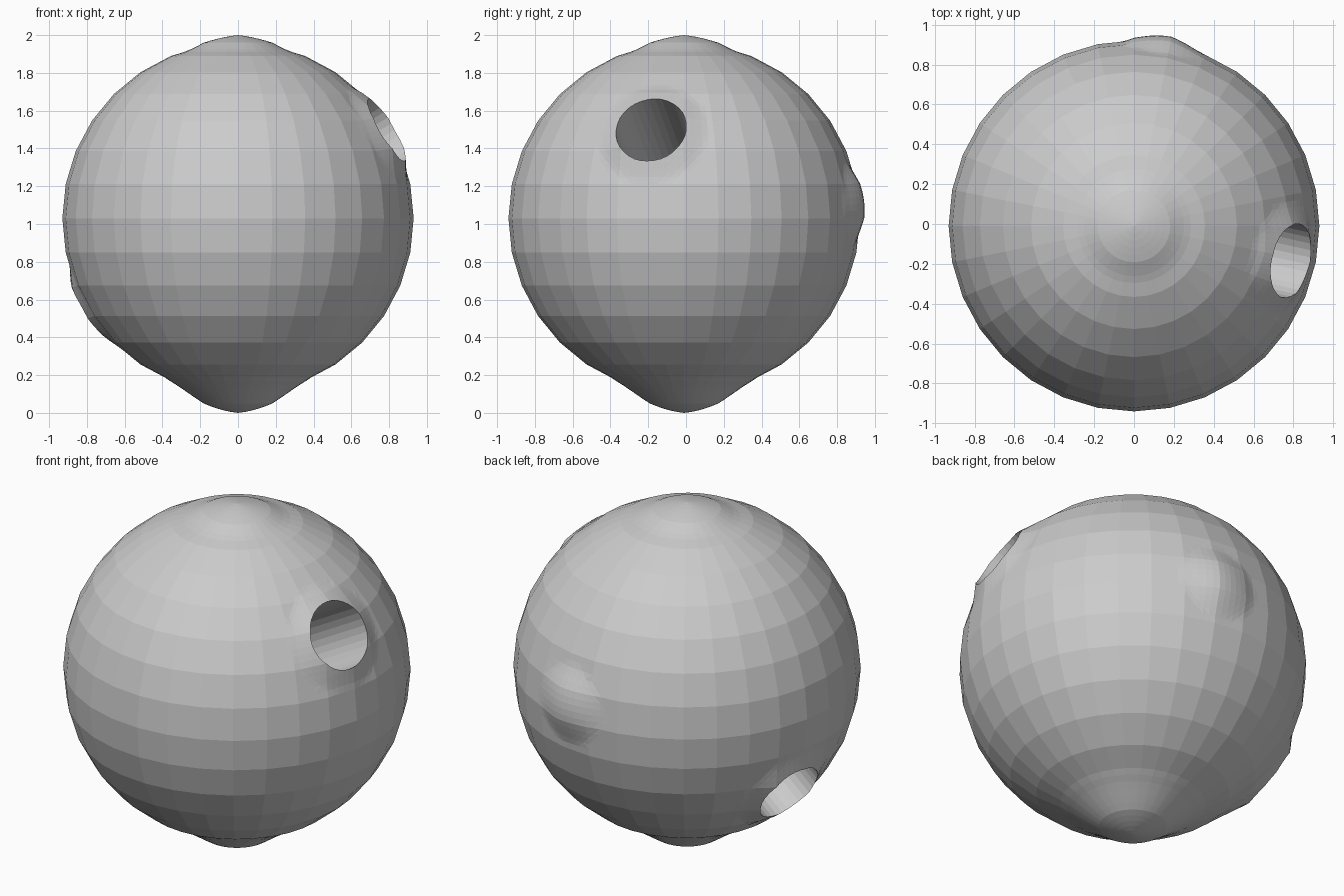
import bpy, bmesh, math
from mathutils import Vector

if "Cube" in bpy.data.objects:
    bpy.data.objects.remove(bpy.data.objects["Cube"], do_unlink=True)

RADIUS = 0.93
CENTER = Vector((0, -0.01, 1.03))
TUNNEL_AXIS = Vector((0.79, -0.175, 0.47)).normalized()
TUNNEL_RADIUS = 0.19

# One grey material for the whole ball
grey = bpy.data.materials.new("plain grey")
grey.use_nodes = True
colour = (0.6, 0.6, 0.6, 1)
grey.diffuse_color = colour
grey.node_tree.nodes["Principled BSDF"].inputs["Base Color"].default_value = colour


def off_axis(point, axis):
    """Distance from an axis through the centre, on its positive side only."""
    along = point.dot(axis)
    return (point - axis * along).length if along > 0 else math.inf


def raise_bump(bm, axis, width, height):
    """Refine a patch of the ball and push it out as a rounded swelling."""
    patch = [f for f in bm.faces
             if min(off_axis(p, axis) for p in
                    [v.co for v in f.verts] + [f.calc_center_median()]) < width + 0.04]
    edges = list({e for f in patch for e in f.edges})
    bmesh.ops.subdivide_edges(bm, edges=edges, cuts=4, use_grid_fill=True)
    moved = [v for v in bm.verts if off_axis(v.co, axis) < width]
    for v in moved:
        falloff = 1 - (off_axis(v.co, axis) / width) ** 2
        v.co += axis * height * falloff ** 1.5
    faces = list({f for v in moved for f in v.link_faces})
    bmesh.ops.triangulate(bm, faces=faces)


# Faceted ball with its swellings
bm = bmesh.new()
bmesh.ops.create_uvsphere(bm, u_segments=32, v_segments=16, radius=RADIUS)
for axis, width, height in (
        (Vector((0, 0, 1)), 0.28, 0.04),               # top knob
        (Vector((0, 0, -1)), 0.38, 0.10),              # bottom knob
        (Vector((0.15, 0.92, 0.08)).normalized(), 0.23, 0.045),  # back knob
        (TUNNEL_AXIS, 0.30, 0.06),                     # upper tunnel lip
        (-TUNNEL_AXIS, 0.30, 0.06)):                   # lower tunnel lip
    raise_bump(bm, axis, width, height)
bmesh.ops.recalc_face_normals(bm, faces=bm.faces)
mesh = bpy.data.meshes.new("ball")
bm.to_mesh(mesh)
bm.free()
mesh.materials.append(grey)
ball = bpy.data.objects.new("ball", mesh)
ball.location = CENTER
bpy.context.collection.objects.link(ball)

# Tunnel bored straight through the ball
bpy.ops.mesh.primitive_cylinder_add(
    vertices=32, radius=TUNNEL_RADIUS, depth=3, location=CENTER,
    rotation=TUNNEL_AXIS.to_track_quat("Z", "Y").to_euler())
cutter = bpy.context.object
cutter.name = "tunnel_cutter"
cutter.data.materials.append(grey)

bore = ball.modifiers.new("tunnel", "BOOLEAN")
bore.operation = "DIFFERENCE"
bore.solver = "EXACT"
bore.object = cutter
bpy.context.view_layer.objects.active = ball
bpy.ops.object.modifier_apply(modifier=bore.name)
bpy.data.objects.remove(cutter, do_unlink=True)
